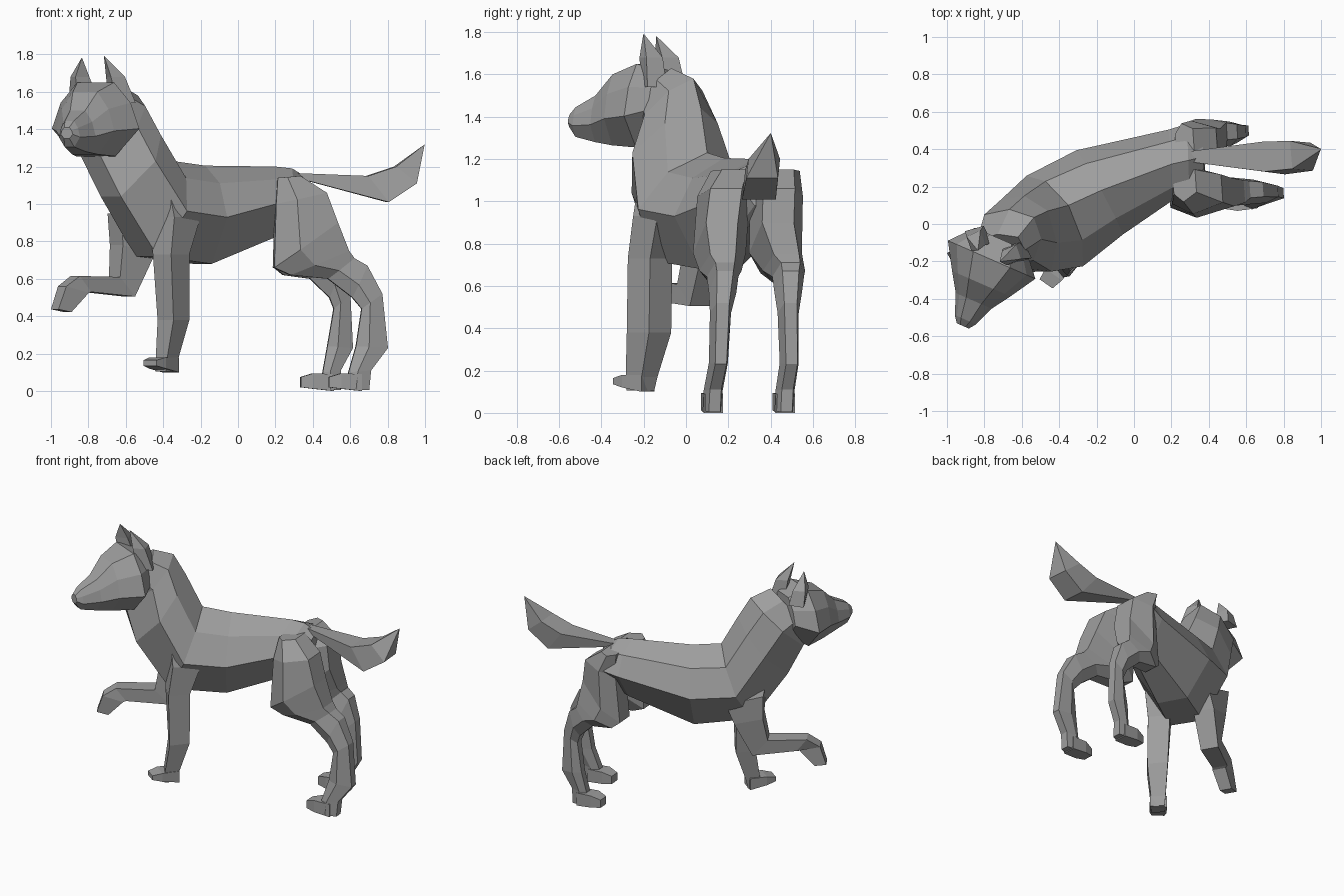
import bpy, bmesh, math
from mathutils import Vector

fur = bpy.data.materials.new("grey_fur")
fur.diffuse_color = (0.34, 0.34, 0.34, 1)

# Cross-sections as (sideways, from lower point to upper point)
BODY = [(0, 1), (.65, .64), (1, -.05), (.4, -1), (-.4, -1), (-1, -.05), (-.65, .64)]
HEAD = [(-.42, 1), (.42, 1), (.8, .45), (1, -.25), (.45, -1), (-.45, -1), (-1, -.25), (-.8, .45)]
LEG = [(-.5, 1), (.5, 1), (1, .2), (.6, -1), (-.6, -1), (-1, .2)]
SQUARE = [(-1, 1), (1, 1), (1, -1), (-1, -1)]
DIAMOND = [(0, 1), (1, 0), (0, -1), (-1, 0)]


def loft(name, section, rings):
    """Skin rings, each given as (upper point, lower point, half width, sideways angle)."""
    bm = bmesh.new()
    loops = []
    for p, q, hw, ang in rings:
        p, q = Vector(p), Vector(q)
        a = math.radians(ang)
        lat = Vector((math.cos(a), math.sin(a), 0))
        loops.append([bm.verts.new((p + q) / 2 + (p - q) / 2 * v + lat * hw * u)
                      for u, v in section])
    n = len(section)
    for a, b in zip(loops, loops[1:]):
        for i in range(n):
            j = (i + 1) % n
            bm.faces.new((a[i], a[j], b[j], b[i]))
    bm.faces.new(loops[0])
    bm.faces.new(loops[-1])
    bmesh.ops.remove_doubles(bm, verts=bm.verts, dist=0.0005)
    bmesh.ops.recalc_face_normals(bm, faces=bm.faces)
    me = bpy.data.meshes.new(name)
    bm.to_mesh(me)
    bm.free()
    me.materials.append(fur)
    ob = bpy.data.objects.new(name, me)
    bpy.context.collection.objects.link(ob)
    return ob


# Torso and neck
loft("torso", BODY, [
    ((.37, .36, 1.14), (.38, .36, .98), .09, -88),
    ((.29, .34, 1.19), (.29, .33, .88), .20, -88),
    ((.20, .32, 1.20), (.19, .31, .82), .19, -87),
    ((-.175, .18, 1.205), (-.19, .16, .68), .257, -61),
    ((-.35, .10, 1.23), (-.49, -.06, .72), .285, -58),
    ((-.46, .07, 1.44), (-.68, -.18, 1.04), .235, -55),
    ((-.535, .035, 1.58), (-.79, -.17, 1.26), .18, -43),
    ((-.62, -.07, 1.63), (-.82, -.22, 1.32), .13, -30)])

# Head, turned towards the viewer
C, F = Vector((-.765, -.2, 0)), Vector((-.4, -.917, 0))


def head_ring(s, top, bot, hw):
    c = C + F * s
    return (c + Vector((0, 0, top)), c + Vector((0, 0, bot)), hw, -23.6)


loft("head", HEAD, [head_ring(*r) for r in [
    (-.13, 1.61, 1.34, .15), (-.01, 1.65, 1.255, .255), (.13, 1.60, 1.265, .17),
    (.23, 1.50, 1.28, .105), (.34, 1.445, 1.305, .062), (.376, 1.41, 1.35, .035)]])

# Ears
for name, base, mid, tip in [
        ("ear_far", (-.83, -.07, 1.58), (-.845, -.09, 1.68), (-.835, -.14, 1.78)),
        ("ear_near", (-.62, -.15, 1.54), (-.655, -.165, 1.68), (-.715, -.2, 1.79))]:
    loft(name, DIAMOND, [(Vector(c) + F * t, Vector(c) - F * t, w, -23.6)
                         for c, t, w in ((base, .065, .08), (mid, .06, .055), (tip, .002, .002))])

# Standing front leg and paw
loft("front_leg_near", DIAMOND, [
    ((x0, y, z), (x1, y, z), hw, 90) for x0, x1, y, z, hw in [
        (-.48, -.25, -.12, 1.06, .11), (-.48, -.20, -.135, .93, .115),
        (-.455, -.26, -.17, .73, .105),
        (-.43, -.26, -.175, .38, .105), (-.44, -.32, -.21, .17, .075),
        (-.44, -.33, -.215, .105, .065)]])
loft("front_paw_near", SQUARE, [
    ((-.36, -.18, .18), (-.36, -.18, .10), .055, -35),
    ((-.43, -.27, .18), (-.43, -.27, .12), .055, -35),
    ((-.47, -.32, .165), (-.47, -.32, .135), .042, -35)])

# Raised front leg
loft("front_leg_far", SQUARE, [
    ((-.66, .06, .95), (-.42, .14, .86), .075, -60),
    ((-.65, .05, .78), (-.48, .13, .73), .07, -60),
    ((-.66, .01, .61), (-.58, .07, .505), .06, -60),
    ((-.87, -.13, .615), (-.81, -.10, .53), .05, -60),
    ((-.94, -.18, .56), (-.82, -.12, .525), .045, -60),
    ((-.98, -.19, .437), (-.91, -.16, .422), .04, -60)])

# Hind legs: front x, z, back x, z, y, half width, then far-leg shift in x and y
HIND = [
    (.21, 1.14, .33, 1.15, .22, .10, 0, .22),
    (.20, 1.00, .47, 1.06, .18, .125, 0, .25),
    (.19, .66, .53, .90, .16, .125, -.03, .265),
    (.28, .62, .59, .75, .165, .10, -.07, .30),
    (.48, .60, .62, .71, .175, .075, -.11, .31),
    (.61, .50, .69, .67, .175, .065, -.13, .31),
    (.66, .44, .77, .52, .165, .05, -.16, .32),
    (.63, .24, .80, .23, .155, .045, -.17, .335),
    (.59, .10, .71, .11, .13, .045, -.15, .34),
    (.58, .01, .70, .005, .125, .045, -.14, .34)]
for side, k in (("near", 0), ("far", 1)):
    rings = []
    for x0, z0, x1, z1, y, hw, dx, dy in HIND:
        m, h = (x0 + x1) / 2 + k * dx, (x1 - x0) / 2 * (1 - .2 * k)
        y += k * dy
        rings.append(((m - h, y - .01, z0), (m + h, y + .01, z1), hw, 94))
    loft("hind_leg_" + side, LEG, rings)
    ox, oy = -.15 * k, .34 * k
    loft("hind_paw_" + side, SQUARE, [
        ((x + ox, y + oy, z), (x + ox, y + oy, b), w, 94)
        for x, y, z, b, w in ((.66, .13, .09, .0, .045), (.55, .12, .095, .012, .05),
                              (.485, .115, .075, .02, .035))])

# Tail, curling up to a point
loft("tail", SQUARE, [
    ((.31, .36, 1.165), (.31, .36, 1.14), .03, 95),
    ((.69, .36, 1.15), (.80, .345, 1.01), .08, 95),
    ((.84, .37, 1.20), (.95, .36, 1.11), .075, 95),
    ((1.0, .40, 1.32), (.998, .40, 1.318), .002, 95)])
